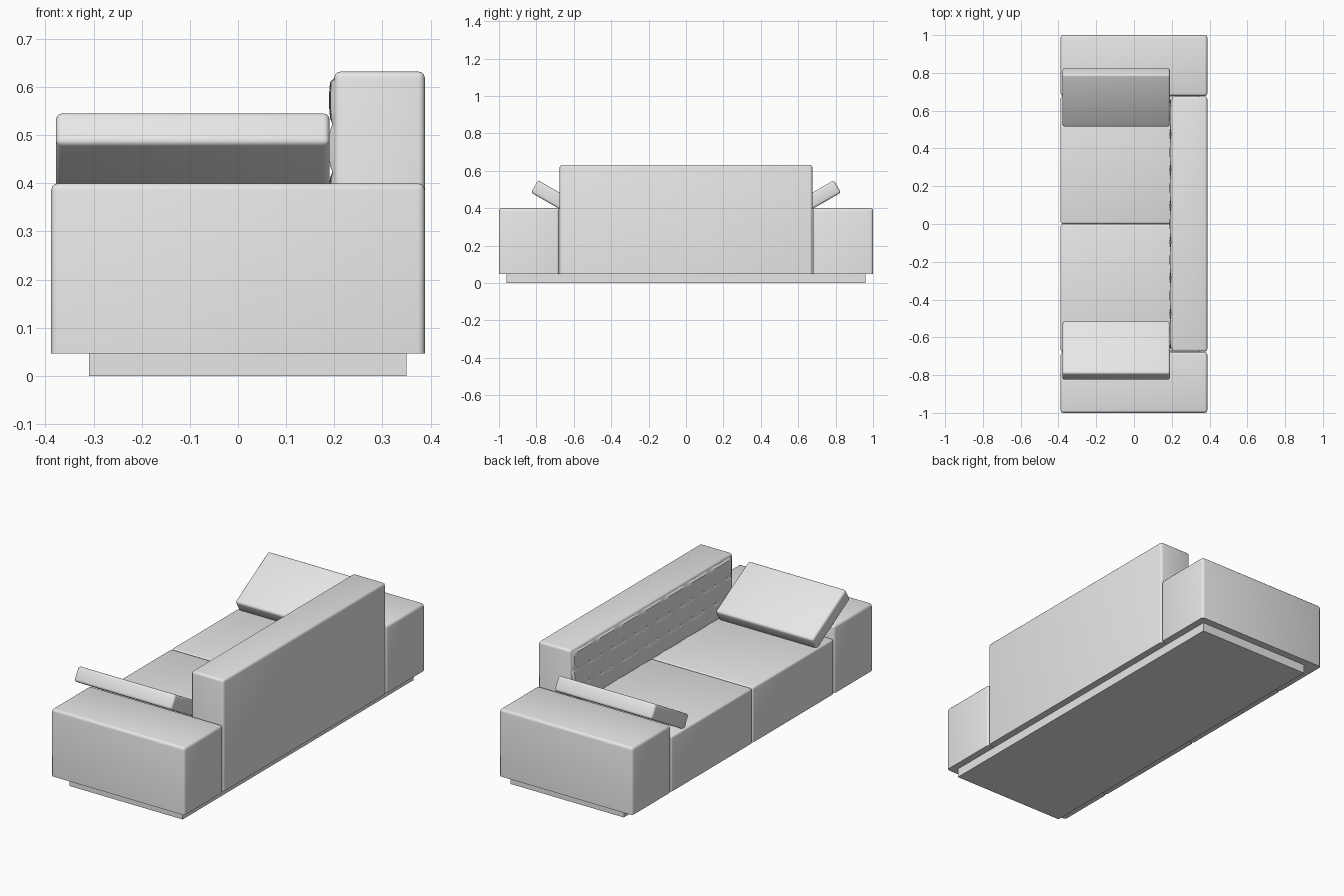
import bpy, bmesh, math
from mathutils import Matrix

if "Cube" in bpy.data.objects:
    bpy.data.objects.remove(bpy.data.objects["Cube"])

fabric = bpy.data.materials.new("grey_fabric")
fabric.diffuse_color = (0.8, 0.8, 0.8, 1)
fabric.use_nodes = True
fabric.node_tree.nodes["Principled BSDF"].inputs["Base Color"].default_value = fabric.diffuse_color


def finish(bm, name):
    bmesh.ops.recalc_face_normals(bm, faces=bm.faces)
    me = bpy.data.meshes.new(name)
    bm.to_mesh(me)
    bm.free()
    me.materials.append(fabric)
    ob = bpy.data.objects.new(name, me)
    bpy.context.collection.objects.link(ob)
    bpy.ops.object.select_all(action='DESELECT')
    ob.select_set(True)
    bpy.context.view_layer.objects.active = ob
    bpy.ops.object.shade_smooth_by_angle(angle=math.radians(35))
    return ob


def box(name, x, y, z, bevel=0.0, round_bottom=False, tilt=0.0):
    """Box from (min, max) ranges; edges rounded, the underside optionally left sharp."""
    bm = bmesh.new()
    bmesh.ops.create_cube(bm, size=1)
    bmesh.ops.scale(bm, vec=(x[1] - x[0], y[1] - y[0], z[1] - z[0]), verts=bm.verts)
    if bevel:
        edges = [e for e in bm.edges
                 if round_bottom or any(v.co.z > 0 for v in e.verts)]
        bmesh.ops.bevel(bm, geom=edges, offset=bevel, segments=3, profile=0.5,
                        affect='EDGES', clamp_overlap=True)
    bmesh.ops.rotate(bm, verts=bm.verts, matrix=Matrix.Rotation(tilt, 3, 'X'))
    centre = [(a + b) / 2 for a, b in (x, y, z)]
    bmesh.ops.translate(bm, verts=bm.verts, vec=centre)
    return finish(bm, name)


# Plinth
box("plinth", (-0.31, 0.35), (-0.96, 0.96), (0, 0.05))

for s, side in ((-1, "right"), (1, "left")):
    # Arm block, seat block and tilted pillow on each side
    box("arm_" + side, (-0.388, 0.388), sorted((s * 0.678, s * 1.0)), (0.047, 0.4), 0.014)
    box("seat_" + side, (-0.388, 0.21), sorted((s * 0.001, s * 0.676)), (0.047, 0.335), 0.01)
    box("pillow_" + side, (-0.378, 0.19), (s * 0.67 - 0.161, s * 0.67 + 0.161),
        (0.398, 0.474), 0.012, True, s * math.radians(30))

# Backrest block
box("backrest", (0.2, 0.388), (-0.675, 0.675), (0.047, 0.632), 0.013)

# Tufted backrest front: staggered rows of shallow padded panels
bm = bmesh.new()
NY, NZ, ROWS, COLS = 112, 24, 3, 7
Y0, Z0, Z1 = 0.665, 0.325, 0.622
grid = []
for i in range(NY + 1):
    column = []
    for j in range(NZ + 1):
        u, v = i / NY, j / NZ
        row = min(int(v * ROWS), ROWS - 1)
        pu = (u * COLS + 0.5 * (row % 2)) % 1
        pv = v * ROWS - row
        puff = (max(0, math.sin(math.pi * pu)) * max(0, math.sin(math.pi * pv))) ** 0.4
        edge = i in (0, NY) or j in (0, NZ)
        x = 0.203 if edge else 0.196 - 0.007 * puff
        column.append(bm.verts.new((x, -Y0 + 2 * Y0 * u, Z0 + (Z1 - Z0) * v)))
    grid.append(column)
for i in range(NY):
    for j in range(NZ):
        bm.faces.new((grid[i][j], grid[i][j + 1], grid[i + 1][j + 1], grid[i + 1][j]))
# Close the panel at the rear so it is a solid pad
rim = [e for e in bm.edges if e.is_boundary]
bmesh.ops.holes_fill(bm, edges=rim, sides=0)
finish(bm, "backrest_tufting")
